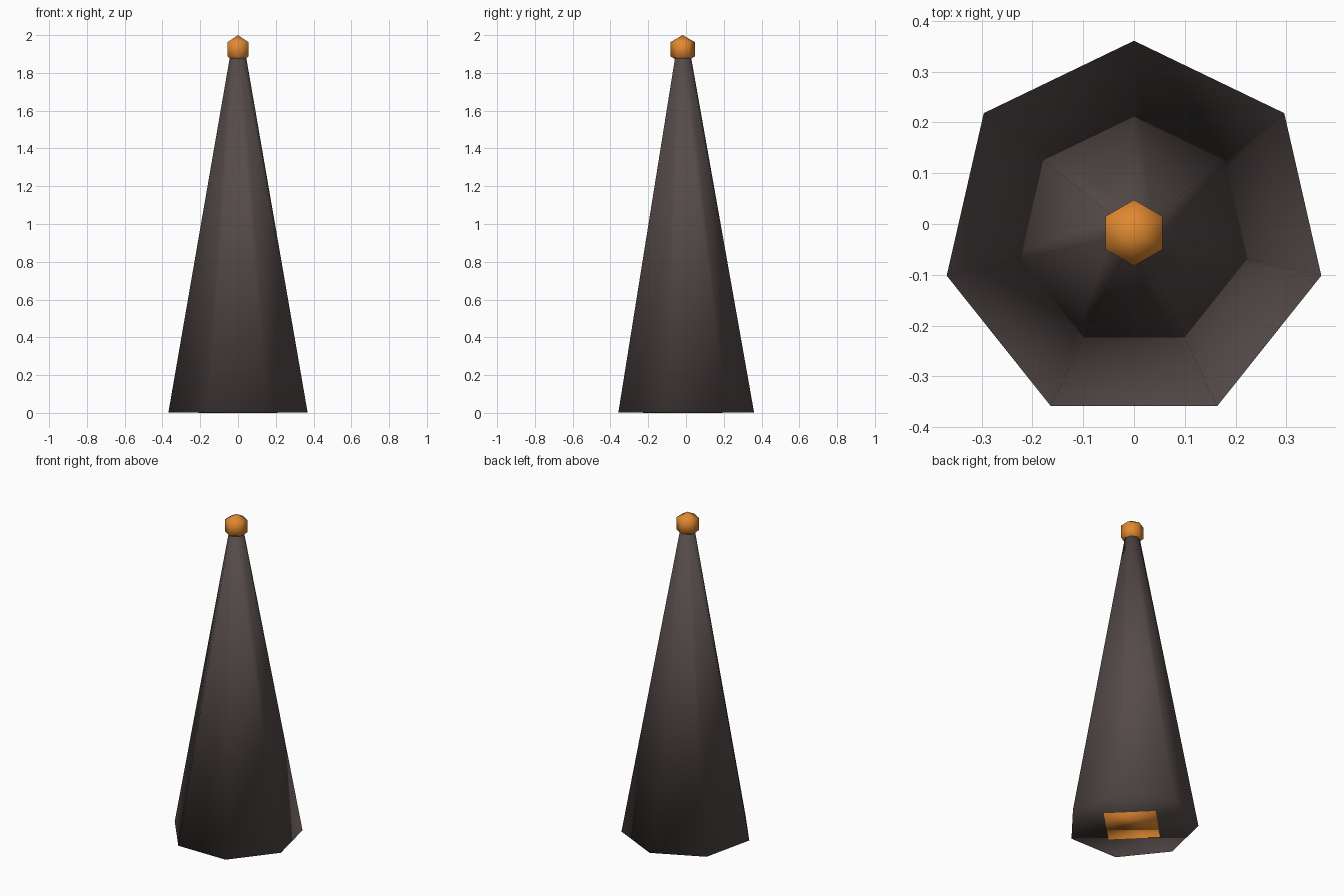
import bpy
import math

default = bpy.data.objects.get("Cube")
if default:
    bpy.data.objects.remove(default, do_unlink=True)

CENTRE_Y = -0.0175


def material(name, rgb):
    mat = bpy.data.materials.new(name)
    mat.use_nodes = True
    colour = (*rgb, 1.0)
    mat.diffuse_color = colour
    mat.node_tree.nodes["Principled BSDF"].inputs["Base Color"].default_value = colour
    return mat


def finish(name, mat):
    obj = bpy.context.object
    obj.name = name
    obj.data.materials.append(mat)
    # soft shading runs right over the edges and caps
    bpy.ops.object.shade_smooth()
    return obj


def frustum(name, sides, bottom, top, z0, z1, mat):
    """Tapered prism with one corner pointing to the back."""
    bpy.ops.mesh.primitive_cone_add(
        vertices=sides, radius1=bottom, radius2=top, depth=z1 - z0,
        location=(0, CENTRE_Y, (z0 + z1) / 2))
    return finish(name, mat)


charcoal = material("warm charcoal", (0.09, 0.07, 0.067))
orange = material("ember orange", (0.75, 0.25, 0.03))

# Tall seven-sided spire
frustum("spire", 7, 0.378, 0.044, 0.002, 1.885, charcoal)

# Four-sided ember inside, its base showing underneath
frustum("inner_ember", 4, 0.21, 0.0, 0.0, 0.45, orange)

# Faceted ball on the tip
bpy.ops.mesh.primitive_uv_sphere_add(
    segments=6, ring_count=3, radius=0.075,
    location=(0, CENTRE_Y, 1.925), rotation=(0, 0, math.radians(30)))
tip = finish("tip_ball", orange)
# turn so that a corner points to the front and back
corner = max(tip.data.vertices, key=lambda v: v.co.y).co
tip.rotation_euler.z = math.pi / 2 - math.atan2(corner.y, corner.x)
